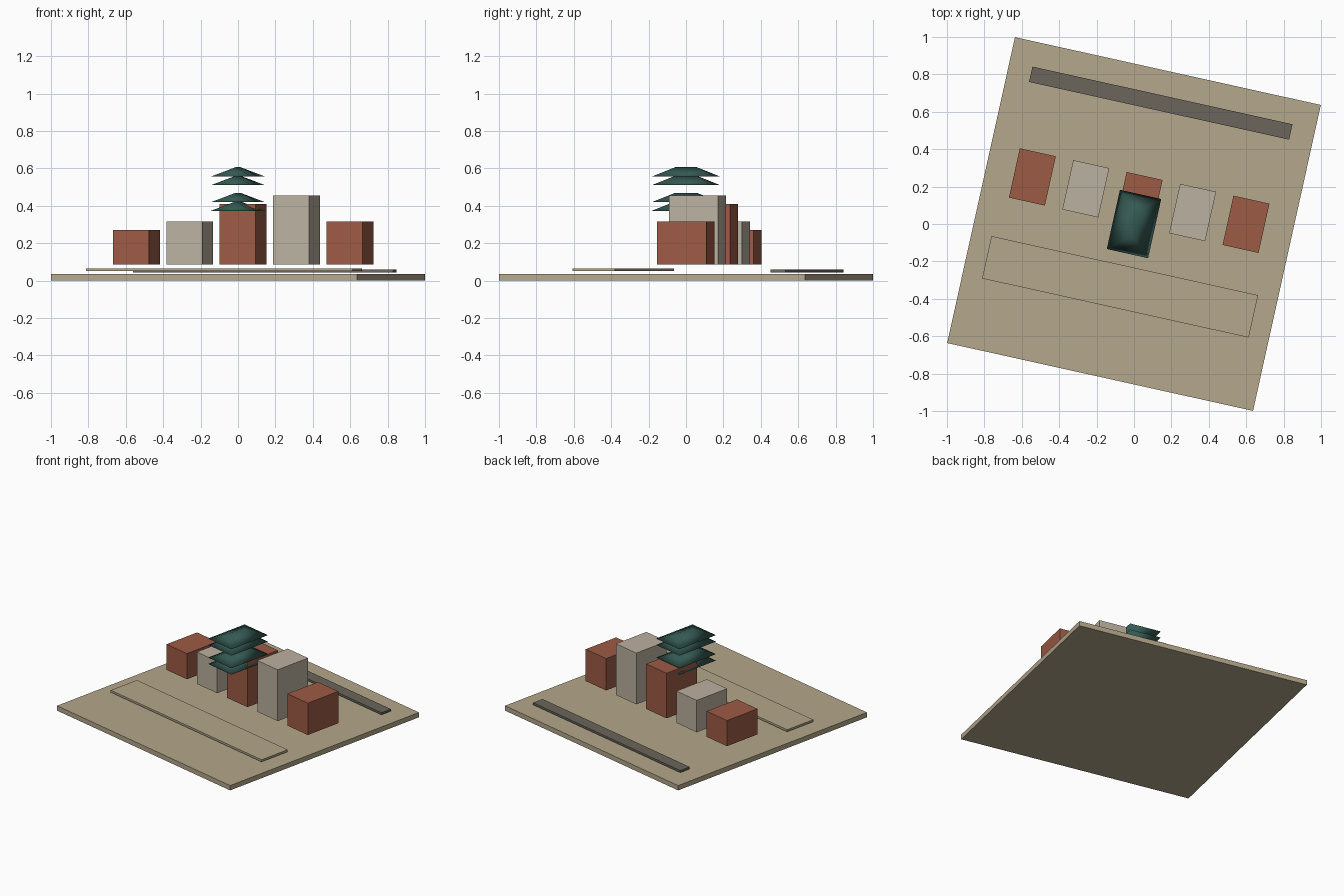
import bpy, bmesh
from math import radians
from mathutils import Matrix

if "Cube" in bpy.data.objects:
    bpy.data.objects.remove(bpy.data.objects["Cube"])

TURN = Matrix.Rotation(radians(-12.5), 4, 'Z')  # whole site is turned


def material(name, rgb):
    m = bpy.data.materials.new(name)
    m.diffuse_color = (*rgb, 1)
    m.use_nodes = True
    m.node_tree.nodes["Principled BSDF"].inputs["Base Color"].default_value = m.diffuse_color
    return m


sand = material("sand", (0.46, 0.39, 0.26))
stone = material("stone", (0.50, 0.44, 0.35))
brick = material("brick", (0.34, 0.105, 0.06))
asphalt = material("asphalt", (0.145, 0.13, 0.105))
green = material("roof_green", (0.035, 0.10, 0.085))


def add(name, bm, mat):
    bmesh.ops.recalc_face_normals(bm, faces=bm.faces)
    bm.transform(TURN)
    me = bpy.data.meshes.new(name)
    bm.to_mesh(me)
    bm.free()
    me.materials.append(mat)
    ob = bpy.data.objects.new(name, me)
    bpy.context.collection.objects.link(ob)
    return ob


def box(name, u, v, w, d, z0, z1, mat):
    bm = bmesh.new()
    bmesh.ops.create_cube(bm, size=1, matrix=Matrix.Translation((u, v, (z0 + z1) / 2))
                          @ Matrix.Diagonal((w, d, z1 - z0, 1)))
    return add(name, bm, mat)


def hip_roof(name, z, w=0.226, d=0.324, ridge=0.06, h=0.05):
    bm = bmesh.new()
    e = [bm.verts.new((x * w / 2, y * d / 2, z))
         for x, y in ((-1, -1), (1, -1), (1, 1), (-1, 1))]
    a, b = (bm.verts.new((0, s * ridge, z + h)) for s in (-1, 1))
    for f in (e[::-1], (e[0], e[1], a), (e[1], e[2], b, a),
              (e[2], e[3], b), (e[3], e[0], a, b)):
        bm.faces.new(f)
    ob = add(name, bm, green)
    ob.data.polygons.foreach_set("use_smooth", [True] * len(ob.data.polygons))


# Ground slab and the two raised strips
box("ground_slab", 0, 0, 1.675, 1.675, 0, 0.035, sand)
box("front_plaza", 0, -0.344, 1.46, 0.232, 0.05, 0.065, sand)
box("back_road", 0, 0.662, 1.424, 0.084, 0.043, 0.058, asphalt)

# Row of five buildings
for i, top in enumerate((0.27, 0.315, 0.41, 0.455, 0.315)):
    box(f"building_{i + 1}", (i - 2) * 0.2925, 0.128, 0.197, 0.27, 0.085, top,
        stone if i % 2 else brick)

# Stacked hipped roofs, in two pairs
for i, z in enumerate((0.373, 0.419, 0.51, 0.556)):
    hip_roof(f"roof_tier_{i + 1}", z)
